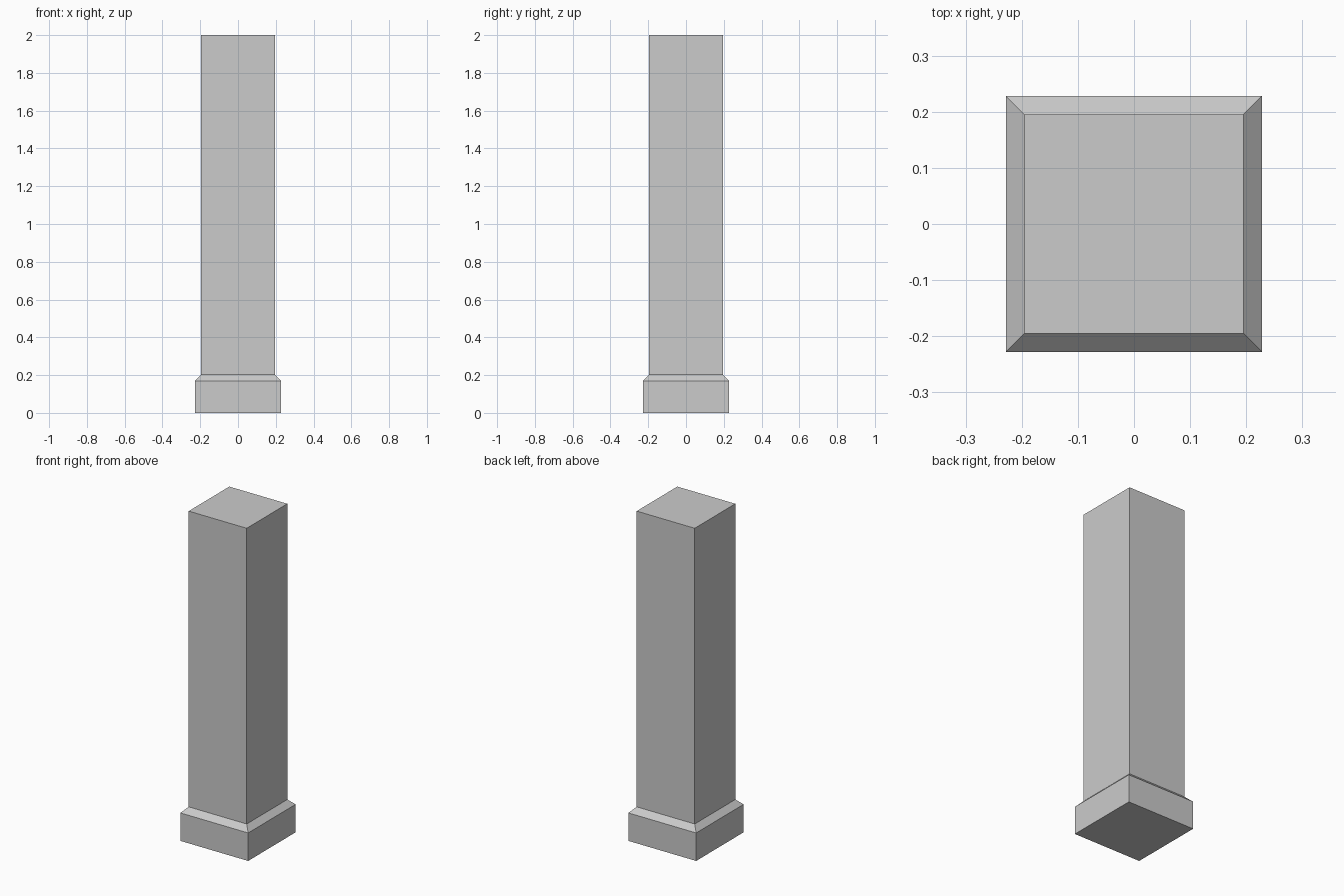
import bpy, bmesh

if "Cube" in bpy.data.objects:
    bpy.data.objects.remove(bpy.data.objects["Cube"])


def square_stack(name, sections):
    """Closed flat-faced solid lofted through (half_width, z) square sections."""
    bm = bmesh.new()
    rings = [[bm.verts.new((sx * h, sy * h, z))
              for sx, sy in ((-1, -1), (1, -1), (1, 1), (-1, 1))]
             for h, z in sections]
    bm.faces.new(rings[0][::-1])
    bm.faces.new(rings[-1])
    for lower, upper in zip(rings, rings[1:]):
        for i in range(4):
            j = (i + 1) % 4
            bm.faces.new((lower[i], lower[j], upper[j], upper[i]))
    mesh = bpy.data.meshes.new(name)
    bm.to_mesh(mesh)
    bm.free()
    obj = bpy.data.objects.new(name, mesh)
    bpy.context.collection.objects.link(obj)
    return obj


# Plinth with a chamfered top edge
square_stack("plinth", [(0.228, 0), (0.228, 0.17), (0.195, 0.203)])

# Plain square shaft standing on the plinth
square_stack("shaft", [(0.195, 0.203), (0.195, 2.0)])
